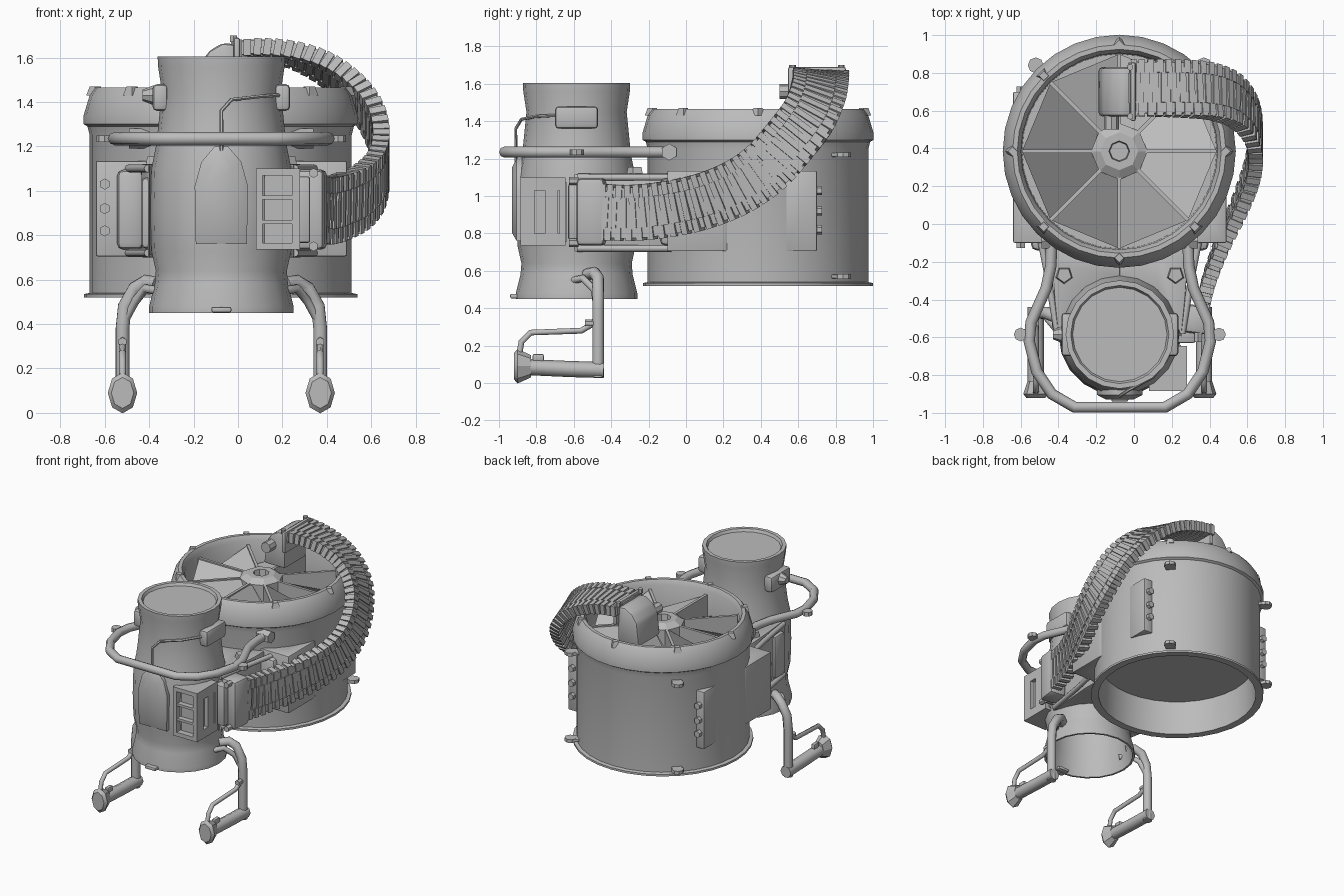
import bpy, bmesh, math
from mathutils import Vector, Matrix

old = bpy.data.objects.get("Cube")
if old:
    bpy.data.objects.remove(old, do_unlink=True)

grey = bpy.data.materials.new("plain_grey")
grey.use_nodes = True
GREY = (0.5, 0.5, 0.5, 1)
grey.diffuse_color = GREY
grey.node_tree.nodes["Principled BSDF"].inputs["Base Color"].default_value = GREY

CX = -0.075          # symmetry plane
SIDES = ((-1, "right"), (1, "left"))


def add(name, mesh, angle=35):
    ob = bpy.data.objects.new(name, mesh)
    bpy.context.collection.objects.link(ob)
    mesh.materials.clear()
    mesh.materials.append(grey)
    bpy.ops.object.select_all(action='DESELECT')
    ob.select_set(True)
    bpy.context.view_layer.objects.active = ob
    bpy.ops.object.shade_smooth_by_angle(angle=math.radians(angle))
    return ob


def finish(name, bm, angle=35):
    bmesh.ops.recalc_face_normals(bm, faces=bm.faces)
    mesh = bpy.data.meshes.new(name)
    bm.to_mesh(mesh)
    bm.free()
    return add(name, mesh, angle)


def put_box(bm, loc, size, rot=Matrix()):
    m = Matrix.Translation(loc) @ rot.to_4x4() @ Matrix.Diagonal((*size, 1))
    bmesh.ops.create_cube(bm, size=1, matrix=m)


def box(name, loc, size, turn=0, bevel=0.012):
    bm = bmesh.new()
    put_box(bm, loc, size, Matrix.Rotation(turn, 4, 'Z'))
    bmesh.ops.bevel(bm, geom=bm.edges[:], offset=bevel, segments=2,
                    profile=0.5, affect='EDGES')
    return finish(name, bm)


def stud(name, loc, axis, r, depth, sides=6, r2=None):
    bm = bmesh.new()
    q = Vector(axis).to_track_quat('Z', 'Y').to_matrix().to_4x4()
    bmesh.ops.create_cone(bm, cap_ends=True, segments=sides, radius1=r,
                          radius2=r if r2 is None else r2, depth=depth,
                          matrix=Matrix.Translation(loc) @ q)
    return finish(name, bm)


def lathe(name, profile, cx, cy, sides, angle=35):
    bm = bmesh.new()
    rings = []
    for r, z in profile:
        n = 1 if r == 0 else sides
        rings.append([bm.verts.new((cx + r * math.cos(math.tau * i / sides),
                                    cy + r * math.sin(math.tau * i / sides), z))
                      for i in range(n)])
    for a, b in zip(rings, rings[1:]):
        for i in range(sides):
            j = (i + 1) % sides
            loop = [a[i % len(a)], a[j % len(a)], b[j % len(b)], b[i % len(b)]]
            bm.faces.new(list(dict.fromkeys(loop)))
    return finish(name, bm, angle)


def prism(name, outline, shift, bevel):
    bm = bmesh.new()
    face = bm.faces.new([bm.verts.new(p) for p in outline])
    new = bmesh.ops.extrude_face_region(bm, geom=[face])["geom"]
    bmesh.ops.translate(bm, vec=shift,
                        verts=[v for v in new if isinstance(v, bmesh.types.BMVert)])
    bmesh.ops.bevel(bm, geom=bm.edges[:], offset=bevel, segments=2, profile=0.5,
                    affect='EDGES')
    return finish(name, bm)


def tube(name, pts, r, res=2):
    cu = bpy.data.curves.new(name, 'CURVE')
    cu.dimensions = '3D'
    cu.bevel_depth, cu.bevel_resolution, cu.use_fill_caps = r, res, True
    sp = cu.splines.new('POLY')
    sp.points.add(len(pts) - 1)
    for p, co in zip(sp.points, pts):
        p.co = (*co, 1)
    tmp = bpy.data.objects.new(name, cu)
    mesh = bpy.data.meshes.new_from_object(tmp)
    bpy.data.objects.remove(tmp)
    return add(name, mesh, 50)


# Large drum with rolled rim and open underside
DX, DY = -0.078, 0.385
lathe("drum", [(0, .78), (.55, .78), (.56, .53), (.56, .52), (.615, .52), (.615, .535),
               (.59, .54), (.59, 1.25), (.60, 1.29), (.617, 1.30), (.617, 1.34),
               (.59, 1.43), (.565, 1.465), (.54, 1.465), (.52, 1.43), (.515, 1.2),
               (0, 1.2)], DX, DY, 32)
lathe("fan_hub", [(0, 1.38), (.05, 1.38), (.055, 1.43), (.10, 1.43), (.15, 1.40),
                  (.15, 1.2)], DX, DY, 8, 20)

# Fan blades, ribs and rim studs
blades = bmesh.new()
for k in range(8):
    a, b = math.tau * k / 8, math.tau * (k + 1) / 8
    quad = [(.12, a, 1.40), (.515, a, 1.40), (.515, b, 1.24), (.12, b, 1.24)]
    blades.faces.new([blades.verts.new((DX + r * math.cos(t), DY + r * math.sin(t), z))
                      for r, t, z in quad])
    d = Vector((math.cos(a), math.sin(a), 0))
    put_box(blades, Vector((DX, DY, 1.31)) + d * .32, (.39, .02, .19),
            Matrix.Rotation(a, 4, 'Z'))
    stud("rim_stud", Vector((DX, DY, 1.45)) + d * .565, (0, 0, 1), .04, .04, 4, .025)
finish("fan_blades", blades, 20)

# Corner casings with bolts, and lugs around the drum
rear = [(.565, .53), (.565, .70), (.48, .70), (.51, .60)]
front = [(.555, .24), (.565, .20), (.565, -.10), (.32, -.10), (.455, .05)]
for s, side in SIDES:
    for end, outline in (("rear", rear), ("front", front)):
        prism(side + "_" + end + "_casing", [(CX + s * x, y, .705) for x, y in outline],
              (0, 0, .43), .008)
    box(side + "_casing_bulge", (CX + s * .41, -.10, .915), (.12, .08, .36), 0, .03)
    for z in (.82, .92, 1.03):
        for y in (.71, -.11):
            stud("casing_bolt", (CX + s * .525, y, z), (0, 1, 0), .025, .035)
    for z in (.57, 1.22):
        stud("drum_lug", (CX + s * .445, .84, z), (0, 0, 1), .042, .025, 8)
        box("lug_strap", (CX + s * .42, .815, z), (.10, .07, .02), s * math.pi / 4, .004)

# Front tower, open below
TX, TY = -0.075, -0.585
lathe("tower", [(0, 1.0), (.29, 1.0), (.285, .62), (.31, .45), (.325, .45), (.325, .48),
                (.30, .58), (.295, .64), (.315, .73), (.32, .90), (.315, 1.10),
                (.295, 1.20), (.285, 1.28), (.268, 1.45), (.285, 1.56), (.287, 1.605),
                (.26, 1.605), (.25, 1.585), (0, 1.585)], TX, TY, 20, 30)
box("base_tab", (TX, -.90, .465), (.09, .08, .025), 0, .008)

# Block joining tower and drum, hugging both round walls, with rails and pads
half = [(0, -.195), (.20, -.16), (.36, -.07), (.36, -.20), (.345, -.40), (.325, -.60),
        (.29, -.50), (.20, -.35), (0, -.28)]
for s, side in SIDES:
    prism(side + "_joining_block", [(CX + s * x, y, .70) for x, y in half],
          (0, 0, .42), .006)
    for z in (.72, 1.10):
        tube("joining_rail", [(CX + s * .33, -.58, z), (CX + s * .38, -.28, z),
                              (CX + s * .42, -.08, z)], .018)
    stud("top_pad", (CX + s * .295, -.27, 1.13), (0, 0, 1), .05, .05, 5, .04)
    # Upper side pods
    box(side + "_pod", (CX + s * .275, -.585, 1.42), (.07, .23, .12), 0, .02)
stud("pod_cap", (CX - .33, -.585, 1.43), (-1, 0, 0), .045, .05, 8, .025)

# Front shield with its cable
shield = bmesh.new()
rim = [(-.115, .76), (.115, .76), (.12, 1.02), (.09, 1.13), (.03, 1.2), (-.03, 1.2),
       (-.09, 1.13), (-.12, 1.02)]
back = [shield.verts.new((TX + x, -.87, z)) for x, z in rim]
mid = [shield.verts.new((TX + x, -.905, z)) for x, z in rim]
top = [shield.verts.new((TX + x * .6, -.93, .97 + (z - .97) * .8)) for x, z in rim]
for a, b in ((back, mid), (mid, top)):
    for i in range(8):
        shield.faces.new((a[i], a[i - 1], b[i - 1], b[i]))
shield.faces.new(top)
finish("front_shield", shield, 50)
tube("front_cable", [(TX, -.91, 1.18), (TX, -.91, 1.36), (-.03, -.88, 1.41),
                     (.10, -.81, 1.425), (.17, -.72, 1.43), (.20, -.66, 1.43)], .009, 1)

# Bumper hoop around the tower
arc = [(.36, -.06), (.365, -.22), (.39, -.34), (.47, -.52), (.48, -.62), (.44, -.78),
       (.36, -.90), (.24, -.97)]
tube("bumper_hoop", [(CX + x, y, 1.235) for x, y in arc] +
     [(CX - x, y, 1.235) for x, y in reversed(arc)], .03)
for s, side in SIDES:
    stud("hoop_lug", (CX + s * .525, -.585, 1.235), (0, 0, 1), .036, .03, 8)
    stud("hoop_bolt", (CX + s * .365, -.09, 1.235), (s, 0, 0), .045, .10)

# Legs with foot grips, guards and knobs
for s, side in SIDES:
    x = CX + s * .445
    tube(side + "_leg", [(CX + s * .29, -.53, .58), (CX + s * .34, -.49, .59),
                         (CX + s * .39, -.47, .56), (CX + s * .435, -.47, .48),
                         (x, -.47, .38), (x, -.47, .03)], .033)
    tube(side + "_leg_brace", [(CX + s * .29, -.60, .55), (CX + s * .34, -.55, .56),
                               (CX + s * .39, -.49, .50), (x, -.475, .40)], .02)
    tube(side + "_grip", [(x, -.44, .07), (x, -.62, .075), (x, -.84, .085)], .043)
    knob = stud(side + "_knob", (x, -.865, .09), (0, 1, 0), .092, .07, 8, .06)
    tip = stud(side + "_knob_tip", (x, -.91, .09), (0, 1, 0), .07, .02, 8, .092)
    for v in knob.data.vertices[:] + tip.data.vertices[:]:
        v.co.x = x + (v.co.x - x) * .72
    tube(side + "_guard", [(x, -.89, .16), (x, -.88, .22), (x, -.83, .27),
                           (x, -.56, .28), (x, -.51, .31), (x, -.48, .34)], .016)
    stud("guard_bolt", (x, -.515, .32), (0, 1, 0), .02, .05)
    box("grip_trigger", (x, -.79, .135), (.03, .06, .04), 0, .008)

# Corner housing: rungs on the front face, upright slot on the outer face
grid = bmesh.new()
put_box(grid, (.185, -.74, .915), (.13, .20, .32))
for z in (.75, 1.085):
    put_box(grid, (.18, -.765, z), (.20, .24, .03))
for z in (.86, .97):
    put_box(grid, (.18, -.85, z), (.18, .06, .018))
for x in (.095, .265):
    put_box(grid, (x, -.86, .915), (.03, .05, .36))
for y in (-.845, -.72):
    put_box(grid, (.262, y, .915), (.036, .07, .34))
put_box(grid, (.262, -.66, .915), (.036, .03, .34))
for z in (.775, 1.055):
    put_box(grid, (.262, -.77, z), (.036, .20, .05))
finish("corner_housing", grid)

# Hose sockets on the sides
box("hose_socket", (.33, -.505, .915), (.13, .15, .36), -.12, .025)
box("hose_mount", (.275, -.57, .915), (.10, .12, .30))
for z in (.75, 1.08):
    stud("socket_bolt", (.34, -.60, z), (0, 1, 0), .022, .05)
box("blank_socket", (-.40, -.50, .90), (.07, .12, .32), 0, .02)

# Flat segmented hose, twisting from upright to level
path = [Vector(p) for p in [
    (.36, -.45, .915), (.40, -.29, .91), (.47, -.10, .93), (.56, .10, .975),
    (.625, .28, 1.05), (.645, .43, 1.155), (.62, .55, 1.29), (.54, .65, 1.42),
    (.42, .70, 1.53), (.28, .715, 1.60), (.12, .72, 1.635), (-.02, .72, 1.64)]]


def on_path(t):
    i = min(int(t), len(path) - 2)
    f = t - i
    p = [path[max(0, min(len(path) - 1, i + k))] for k in (-1, 0, 1, 2)]
    return (p[1] * 2 + (p[2] - p[0]) * f
            + (p[0] * 2 - p[1] * 5 + p[2] * 4 - p[3]) * f * f
            + (p[1] * 3 - p[0] - p[2] * 3 + p[3]) * f ** 3) / 2


hose = bmesh.new()
COUNT = 76
for n in range(COUNT):
    t = (n + .5) / COUNT * (len(path) - 1)
    tan = (on_path(t + .04) - on_path(t - .04)).normalized()
    f = t / (len(path) - 1)
    wide = Vector((0, -f, 1 - f))
    wide = (wide - tan * wide.dot(tan)).normalized()
    rot = Matrix((tan, wide, tan.cross(wide))).transposed()
    put_box(hose, on_path(t), (.026, .27, .06), rot)
    if n % 2:
        put_box(hose, on_path(t), (.034, .16, .075), rot)
    else:
        for k in (-1, 1):
            put_box(hose, on_path(t) + wide * (k * .115), (.034, .07, .075), rot)
finish("hose", hose, 20)

# Hose outlet on top of the fan
box("outlet_flange", (-.005, .70, 1.61), (.03, .31, .16))
elbow = [(-.01, 1.66), (-.07, 1.665), (-.13, 1.63), (-.17, 1.57), (-.19, 1.40), (-.01, 1.40)]
prism("outlet_elbow", [(x, .57, z) for x, z in elbow], (0, .26, 0), .02)
stud("elbow_bolt", (-.12, .55, 1.56), (0, 1, 0), .04, .10, 8)
for y in (.57, .83):
    stud("flange_bolt", (-.02, y, 1.685), (0, 0, 1), .018, .03)
